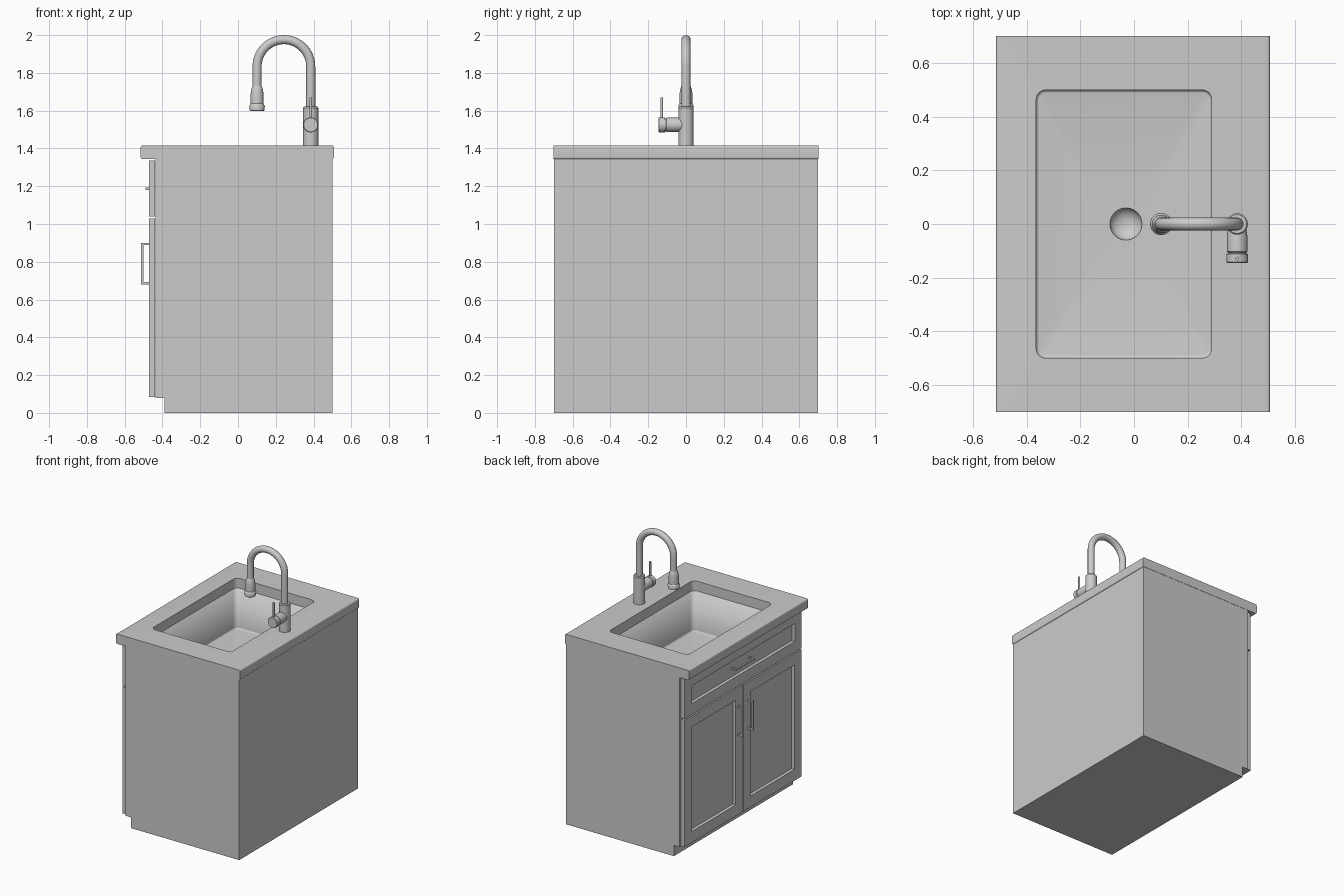
import bpy, bmesh, math
from mathutils import Matrix, Vector

if "Cube" in bpy.data.objects:
    bpy.data.objects.remove(bpy.data.objects["Cube"])


def add_mesh(name, bm, smooth=False):
    me = bpy.data.meshes.new(name)
    bm.to_mesh(me)
    bm.free()
    ob = bpy.data.objects.new(name, me)
    bpy.context.collection.objects.link(ob)
    if smooth:
        bpy.ops.object.select_all(action='DESELECT')
        ob.select_set(True)
        bpy.context.view_layer.objects.active = ob
        bpy.ops.object.shade_smooth_by_angle(angle=math.radians(35))
    return ob


def cube(bm, lo, hi):
    lo, hi = Vector(lo), Vector(hi)
    m = Matrix.Translation((lo + hi) / 2) @ Matrix.Diagonal((*(hi - lo), 1))
    bmesh.ops.create_cube(bm, size=1, matrix=m)


def extrude_profile(pts, y):
    """Extrude an x-z outline from -y to +y."""
    bm = bmesh.new()
    f = bm.faces.new([bm.verts.new((px, -y, pz)) for px, pz in pts])
    r = bmesh.ops.extrude_face_region(bm, geom=[f])
    vs = [g for g in r['geom'] if isinstance(g, bmesh.types.BMVert)]
    bmesh.ops.translate(bm, verts=vs, vec=(0, 2 * y, 0))
    bmesh.ops.recalc_face_normals(bm, faces=bm.faces)
    return bm


def rounded_rect(x0, x1, y0, y1, r, n=8):
    pts = []
    for c, (cx, cy) in enumerate([(x1 - r, y1 - r), (x0 + r, y1 - r),
                                  (x0 + r, y0 + r), (x1 - r, y0 + r)]):
        for j in range(n):
            a = math.pi / 2 * (c + j / (n - 1))
            pts.append((cx + r * math.cos(a), cy + r * math.sin(a)))
    return pts


def skin(bm, rings, cap=True):
    """Join equal-length closed rings of points with quads."""
    rings = [[bm.verts.new(p) for p in ring] for ring in rings]
    n = len(rings[0])
    for a, b in zip(rings, rings[1:]):
        for i in range(n):
            j = (i + 1) % n
            bm.faces.new((a[i], a[j], b[j], b[i]))
    if cap:
        bm.faces.new(rings[-1])
    return rings


def lathe(name, profile, loc, along_y=False, n=40):
    """Turn (radius, height) pairs about z, or about -y."""
    bm = bmesh.new()
    rings = skin(bm, [[(r * math.cos(math.tau * i / n), r * math.sin(math.tau * i / n), z)
                       for i in range(n)] for r, z in profile])
    bm.faces.new(rings[0][::-1])
    bmesh.ops.recalc_face_normals(bm, faces=bm.faces)
    rot = Matrix.Rotation(math.pi / 2, 4, 'X') if along_y else Matrix()
    bm.transform(Matrix.Translation(loc) @ rot)
    return add_mesh(name, bm, True)


# Cabinet carcass: side profile with toe kick, open at the top for the basin
bm = extrude_profile([(-0.39, 0), (0.5, 0), (0.5, 1.343), (-0.438, 1.343),
                      (-0.438, 0.08), (-0.39, 0.08)], 0.70)
top = [f for f in bm.faces if f.calc_center_median().z > 1.34]
bmesh.ops.delete(bm, geom=top, context='FACES')
cabinet = add_mesh("cabinet", bm)
mod = cabinet.modifiers.new("thickness", 'SOLIDIFY')
mod.thickness, mod.offset, mod.use_even_offset = 0.02, -1, True

# Countertop: slab with rounded long edges and a cut opening
X0, X1, Y = -0.365, 0.29, 0.50
slab = [(px, pz) for px, pz in rounded_rect(-0.515, 0.507, 1.343, 1.416, 0.01, 6)]
counter = add_mesh("countertop", extrude_profile(slab, 0.702), True)
opening = rounded_rect(X0, X1, -Y, Y, 0.035)
bm = bmesh.new()
rings = skin(bm, [[(px, py, z) for px, py in opening] for z in (1.3, 1.5)])
bm.faces.new(rings[0][::-1])
bmesh.ops.recalc_face_normals(bm, faces=bm.faces)
cutter = add_mesh("opening_cutter", bm)
cutter.hide_render = True
cutter.hide_set(True)
mod = counter.modifiers.new("opening", 'BOOLEAN')
mod.object, mod.operation, mod.solver = cutter, 'DIFFERENCE', 'EXACT'

# Basin: vertical walls, small floor fillet, bowl-shaped drain in the floor
FLOOR = 1.04
rings = [[(px, py, 1.345) for px, py in opening]]
for k in range(5):
    a = math.pi / 2 * k / 4
    d = 0.012 * (1 - math.cos(a))
    z = FLOOR + 0.012 * (1 - math.sin(a))
    rings.append([(px, py, z) for px, py in rounded_rect(X0 + d, X1 - d, -Y + d, Y - d, 0.035 - d)])
for k in range(6):
    a = math.pi / 2 * k / 6
    r, z = 0.06 * math.cos(a), FLOOR - 0.04 * math.sin(a)
    ring = []
    for i in range(len(opening)):
        t = math.tau * (i - 3.5) / len(opening) + math.pi / 4
        ring.append((-0.03 + r * math.cos(t), r * math.sin(t), z))
    rings.append(ring)
bm = bmesh.new()
skin(bm, rings)
basin = add_mesh("basin", bm, True)
mod = basin.modifiers.new("thickness", 'SOLIDIFY')
mod.thickness, mod.offset = 0.01, -1


# Drawer and doors: framed fronts with a recessed centre panel
def framed_front(name, y0, y1, z0, z1, frame):
    bm = bmesh.new()
    cube(bm, (-0.47, y0, z0), (-0.44, y1, z1))
    face = min(bm.faces, key=lambda f: f.calc_center_median().x)
    bmesh.ops.inset_region(bm, faces=[face], thickness=frame)
    bmesh.ops.inset_region(bm, faces=[face], thickness=0, depth=-0.024)
    add_mesh(name, bm)


# Pulls: a bar on two posts, running along axis 1 (y) or 2 (z)
def pull(name, base_x, y, z, axis):
    bm = bmesh.new()
    w, half, out = 0.006, 0.11, base_x - 0.043
    size = [w, w]
    size[axis - 1] = half
    cube(bm, (out, y - size[0], z - size[1]), (out + 0.012, y + size[0], z + size[1]))
    for s in (-1, 1):
        c = [y, z]
        c[axis - 1] += s * (half - w)
        cube(bm, (out + 0.012, c[0] - w, c[1] - w), (base_x, c[0] + w, c[1] + w))
    add_mesh(name, bm)


framed_front("drawer_front", -0.69, 0.69, 1.04, 1.335, 0.115)
pull("drawer_pull", -0.446, 0, 1.187, 1)
for side, s in (("left", 1), ("right", -1)):
    ya, yb = sorted((0.003 * s, 0.69 * s))
    framed_front(side + "_door", ya, yb, 0.085, 1.03, 0.118)
    pull(side + "_door_pull", -0.47, 0.06 * s, 0.79, 2)

# Tap body, side valve, lever and spray head
FX, HX = 0.385, 0.101
lathe("tap_body", [(0.04, 1.414), (0.04, 1.615), (0.035, 1.621)], (FX, 0, 0))
lathe("tap_valve", [(0.034, 0.02), (0.038, 0.042), (0.038, 0.103), (0.034, 0.106), (0.034, 0.11),
                    (0.04, 0.112), (0.04, 0.142), (0.037, 0.146)], (FX, 0, 1.525), True)
lathe("tap_lever", [(0.007, 1.55), (0.007, 1.67)], (FX, -0.129, 0), n=16)
lathe("spray_head", [(0.034, 1.598), (0.039, 1.602), (0.041, 1.625), (0.037, 1.633), (0.034, 1.637),
                     (0.034, 1.69), (0.030, 1.715), (0.024, 1.73)], (HX, 0, 0))

# Gooseneck spout: swept tube
R, CZ = (FX - HX) / 2, 1.834
path = [(FX, 1.6)]
for k in range(33):
    a = math.pi * k / 32
    path.append((HX + R + R * math.cos(a), CZ + R * math.sin(a)))
path.append((HX, 1.70))
cu = bpy.data.curves.new("spout", 'CURVE')
cu.dimensions = '3D'
cu.bevel_depth, cu.bevel_resolution, cu.use_fill_caps = 0.024, 6, True
sp = cu.splines.new('POLY')
sp.points.add(len(path) - 1)
for p, (px, pz) in zip(sp.points, path):
    p.co = (px, 0, pz, 1)
sp.use_smooth = True
bpy.context.collection.objects.link(bpy.data.objects.new("spout", cu))
